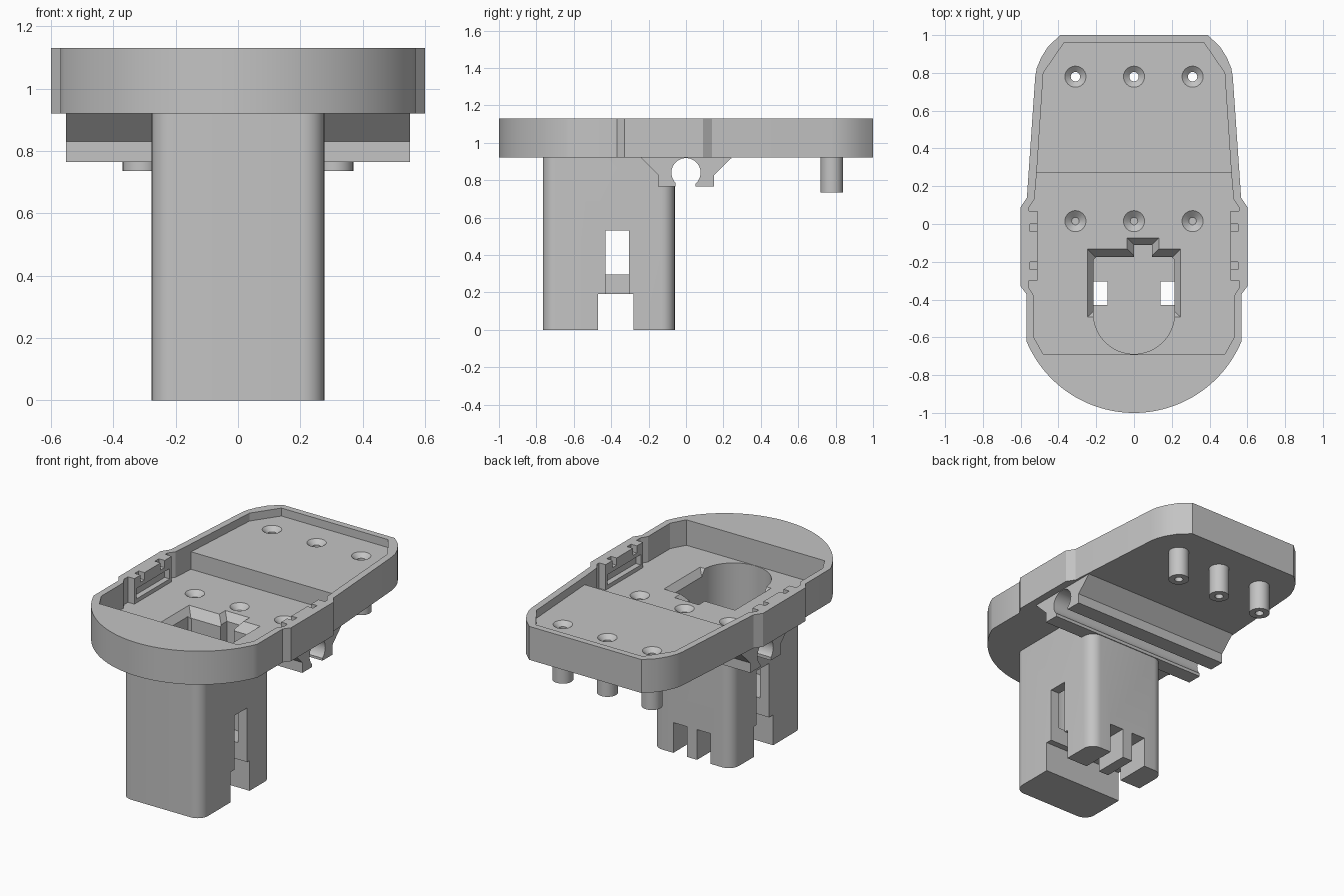
import bpy, bmesh, math

if "Cube" in bpy.data.objects:
    bpy.data.objects.remove(bpy.data.objects["Cube"])

grey = bpy.data.materials.new("plain_grey")
grey.diffuse_color = (0.55, 0.55, 0.55, 1)
grey.use_nodes = True
grey.node_tree.nodes["Principled BSDF"].inputs["Base Color"].default_value = grey.diffuse_color


def finish(bm, name):
    bmesh.ops.recalc_face_normals(bm, faces=bm.faces)
    me = bpy.data.meshes.new(name)
    bm.to_mesh(me)
    bm.free()
    me.materials.append(grey)
    ob = bpy.data.objects.new(name, me)
    bpy.context.collection.objects.link(ob)
    return ob


def prism(name, pts, lo, hi, axis="z"):
    """Extrude a closed outline along z (x, y points) or x (y, z points)."""
    bm = bmesh.new()
    place = (lambda a, b: (a, b, lo)) if axis == "z" else (lambda a, b: (lo, a, b))
    face = bm.faces.new([bm.verts.new(place(a, b)) for a, b in pts])
    ext = bmesh.ops.extrude_face_region(bm, geom=[face])["geom"]
    d = hi - lo
    move = (0, 0, d) if axis == "z" else (d, 0, 0)
    bmesh.ops.translate(bm, verts=[g for g in ext if isinstance(g, bmesh.types.BMVert)], vec=move)
    return finish(bm, name)


def frustum(name, low, high, z0, z1):
    """Box whose bottom and top rectangles (x0, x1, y0, y1) may differ."""
    bm = bmesh.new()
    rings = []
    for (x0, x1, y0, y1), z in ((low, z0), (high, z1)):
        rings.append([bm.verts.new((x, y, z)) for x, y in ((x0, y0), (x1, y0), (x1, y1), (x0, y1))])
    a, b = rings
    bm.faces.new(a)
    bm.faces.new(b)
    for i in range(4):
        j = (i + 1) % 4
        bm.faces.new((a[i], a[j], b[j], b[i]))
    return finish(bm, name)


def box(name, x0, x1, y0, y1, z0, z1):
    return frustum(name, (x0, x1, y0, y1), (x0, x1, y0, y1), z0, z1)


def cone(name, x, y, z0, z1, r0, r1, n=32):
    bm = bmesh.new()
    bmesh.ops.create_cone(bm, cap_ends=True, segments=n, radius1=r0, radius2=r1, depth=z1 - z0)
    bmesh.ops.translate(bm, verts=bm.verts, vec=(x, y, (z0 + z1) / 2))
    return finish(bm, name)


def arc(cx, cy, r, a0, a1, n):
    return [(cx + r * math.cos(math.radians(a0 + (a1 - a0) * i / n)),
             cy + r * math.sin(math.radians(a0 + (a1 - a0) * i / n))) for i in range(n + 1)]


def mirrored(half):
    """Right half outline, front to back, completed with its mirror image."""
    return half + [(-x, y) for x, y in reversed(half) if abs(x) > 1e-5]


def combine(target, tool, op):
    mod = target.modifiers.new("bool", "BOOLEAN")
    mod.operation, mod.solver, mod.object = op, "EXACT", tool
    bpy.context.view_layer.objects.active = target
    bpy.ops.object.modifier_apply(modifier=mod.name)
    bpy.data.objects.remove(tool, do_unlink=True)


# Tray slab: rounded front, bulged sides, tapered back
outline = arc(0, -0.383, 0.617, -90, -22.6, 24) + [
    (0.57, -0.37), (0.60, -0.33), (0.60, 0.09), (0.567, 0.14), (0.523, 0.78),
    (0.515, 0.825), (0.492, 0.88), (0.455, 0.94), (0.39, 1.0)]
body = prism("mount_body", mirrored(outline), 0.92, 1.13)


def add(tool):
    combine(body, tool, "UNION")


def cut(tool):
    combine(body, tool, "DIFFERENCE")


# Socket tower with rounded corners
tower = arc(0.207, -0.695, 0.07, -90, 0, 8) + arc(0.207, -0.13, 0.07, 0, 90, 8)
add(prism("tower", mirrored(tower), 0, 0.94))

# Rod clip across the underside
clip = [(-0.26, 0.94), (-0.24, 0.92), (-0.15, 0.83), (-0.15, 0.765),
        (0.15, 0.765), (0.15, 0.827), (0.245, 0.92), (0.265, 0.94)]
add(prism("rod_clip", clip, -0.552, 0.552, "x"))

# Back pins
for x in (-0.31, 0, 0.31):
    add(cone("pin", x, 0.78, 0.735, 0.94, 0.06, 0.06))

# Rod channel and its open slot
cut(prism("rod_channel", arc(0, 0.84, 0.078, 0, 352.5, 47), -0.7, 0.7, "x"))
cut(box("rod_slot", -0.7, 0.7, -0.055, 0.05, 0.7, 0.82))

# Deep front pocket and shallow back pocket
front = [(0.48, -0.69), (0.53, -0.6), (0.53, -0.38), (0.555, -0.34),
         (0.555, 0.09), (0.527, 0.13), (0.515, 0.27)]
cut(prism("front_pocket", mirrored(front), 0.97, 1.2))
back = [(0.3, 0.2), (0.515, 0.27), (0.48, 0.80), (0.37, 0.96)]
cut(prism("back_pocket", mirrored(back), 1.08, 1.2))

# Side latch blocks with a window and two rim notches each
for s in (-1, 1):
    def side_box(name, a, b, *rest):
        return box(name, min(s * a, s * b), max(s * a, s * b), *rest)
    add(side_box("latch_block", 0.51, 0.575, -0.30, 0.07, 0.95, 1.13))
    cut(side_box("latch_window", 0.49, 0.545, -0.28, 0.05, 0.995, 1.06))
    for y in (-0.24, -0.04):
        cut(side_box("rim_notch", 0.49, 0.55, y, y + 0.04, 1.085, 1.2))

# Socket cavity, key groove and flared mouth
cavity = arc(0, -0.473, 0.215, -90, 0, 16) + [(0.215, -0.19), (0.20, -0.175)]
cut(prism("cavity", mirrored(cavity), 0.295, 1.0))
cut(box("key_groove", 0.0, 0.095, -0.25, -0.11, 0.295, 1.0))
cut(frustum("mouth_flare", (-0.2, 0.2, -0.45, -0.18), (-0.255, 0.255, -0.5, -0.125), 0.91, 0.98))
cut(frustum("groove_flare", (0.005, 0.09, -0.25, -0.115), (-0.045, 0.14, -0.25, -0.065), 0.92, 0.98))

# Side windows and bottom slots of the tower
for s in (-1, 1):
    xs = sorted((s * 0.14, s * 0.4))
    cut(box("side_window", *xs, -0.43, -0.305, 0.1, 0.53))
    xs = sorted((s * 0.035, s * 0.13))
    cut(box("back_slot", *xs, -0.35, 0.1, -0.1, 0.19))
cut(box("cross_slot", -0.4, 0.4, -0.47, -0.28, -0.1, 0.19))

# Screw holes with countersinks
for y, floor in ((0.78, 1.08), (0.015, 0.97)):
    for x in (-0.31, 0, 0.31):
        r = 0.025 if y > 0.5 else 0.034
        cut(cone("screw_hole", x, y, 0.6, 1.2, r, r, 24))
        cut(cone("countersink", x, y, floor - 0.03, floor + 0.01, 0.02, 0.068, 24))

# Smooth curved walls, keep edges crisp
bpy.ops.object.select_all(action="DESELECT")
body.select_set(True)
bpy.context.view_layer.objects.active = body
bpy.ops.object.shade_smooth_by_angle(angle=math.radians(25))
